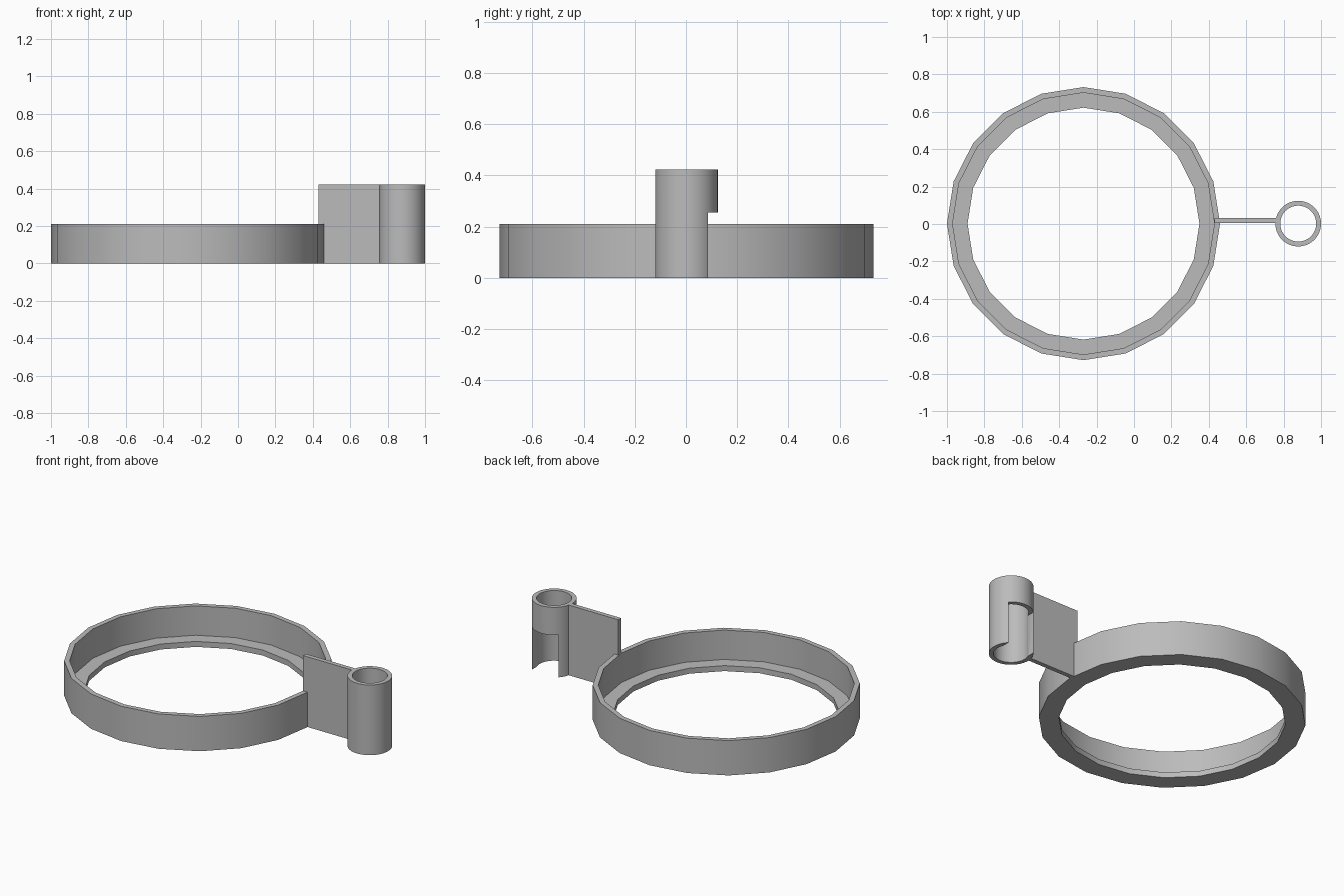
import bpy
import bmesh
import math

default = bpy.data.objects.get("Cube")
if default:
    bpy.data.objects.remove(default, do_unlink=True)

grey = bpy.data.materials.new("plain_grey")
grey.use_nodes = True
colour = (0.5, 0.5, 0.5, 1)
grey.diffuse_color = colour
grey.node_tree.nodes["Principled BSDF"].inputs["Base Color"].default_value = colour


def add_object(name, bm):
    bmesh.ops.recalc_face_normals(bm, faces=bm.faces)
    mesh = bpy.data.meshes.new(name)
    bm.to_mesh(mesh)
    bm.free()
    mesh.materials.append(grey)
    obj = bpy.data.objects.new(name, mesh)
    bpy.context.collection.objects.link(obj)
    return obj


def lathe(name, profile, sides, centre):
    """Revolve a closed (radius, z) profile around a vertical axis."""
    bm = bmesh.new()
    loops = []
    for i in range(sides):
        a = 2 * math.pi * i / sides
        loops.append([bm.verts.new((centre[0] + r * math.cos(a),
                                    centre[1] + r * math.sin(a), z))
                      for r, z in profile])
    n = len(profile)
    for i in range(sides):
        p, q = loops[i], loops[(i + 1) % sides]
        for j in range(n):
            k = (j + 1) % n
            bm.faces.new((p[j], q[j], q[k], p[k]))
    return add_object(name, bm)


def box(name, low, high):
    bm = bmesh.new()
    bmesh.ops.create_cube(bm, size=1)
    for v in bm.verts:
        v.co = [(a + b) / 2 + c * (b - a) for a, b, c in zip(low, high, v.co)]
    return add_object(name, bm)


def activate(obj):
    bpy.ops.object.select_all(action="DESELECT")
    obj.select_set(True)
    bpy.context.view_layer.objects.active = obj


def cut(obj, cutter):
    """Subtract the cutter for good, then discard it."""
    cutter.hide_render = True
    mod = obj.modifiers.new("cut", "BOOLEAN")
    mod.operation = "DIFFERENCE"
    mod.solver = "EXACT"
    mod.object = cutter
    activate(obj)
    bpy.ops.object.modifier_apply(modifier=mod.name)
    bpy.data.objects.remove(cutter, do_unlink=True)


def smooth(obj):
    activate(obj)
    bpy.ops.object.shade_smooth_by_angle(angle=math.radians(30))


# Faceted ring with a thin wall and an inner ledge at the bottom
ring = lathe("holder_ring",
             [(0.73, 0), (0.73, 0.21), (0.70, 0.21), (0.70, 0.033),
              (0.62, 0.033), (0.62, 0)], 20, (-0.27, 0.002))
smooth(ring)

# Upright tube
tx, ty, height = 0.878, 0.002, 0.423
tube = lathe("mount_tube",
             [(0.122, 0), (0.122, height), (0.096, height), (0.096, 0)],
             64, (tx, ty))

# Slot in the lower back of the tube
cut(tube, box("slot_cutter", (tx - 0.088, ty, -0.1), (tx + 0.088, 0.3, 0.256)))

# Small screw hole through the front wall
bm = bmesh.new()
bmesh.ops.create_cone(bm, cap_ends=True, segments=32, radius1=0.025,
                      radius2=0.025, depth=0.15)
for v in bm.verts:
    x, y, z = v.co
    v.co = (tx + x, -0.12 + z, 0.214 + y)
cut(tube, add_object("hole_cutter", bm))
smooth(tube)

# Flat plate joining ring and tube
box("joining_plate", (0.43, 0.005, 0), (0.774, 0.032, height))
